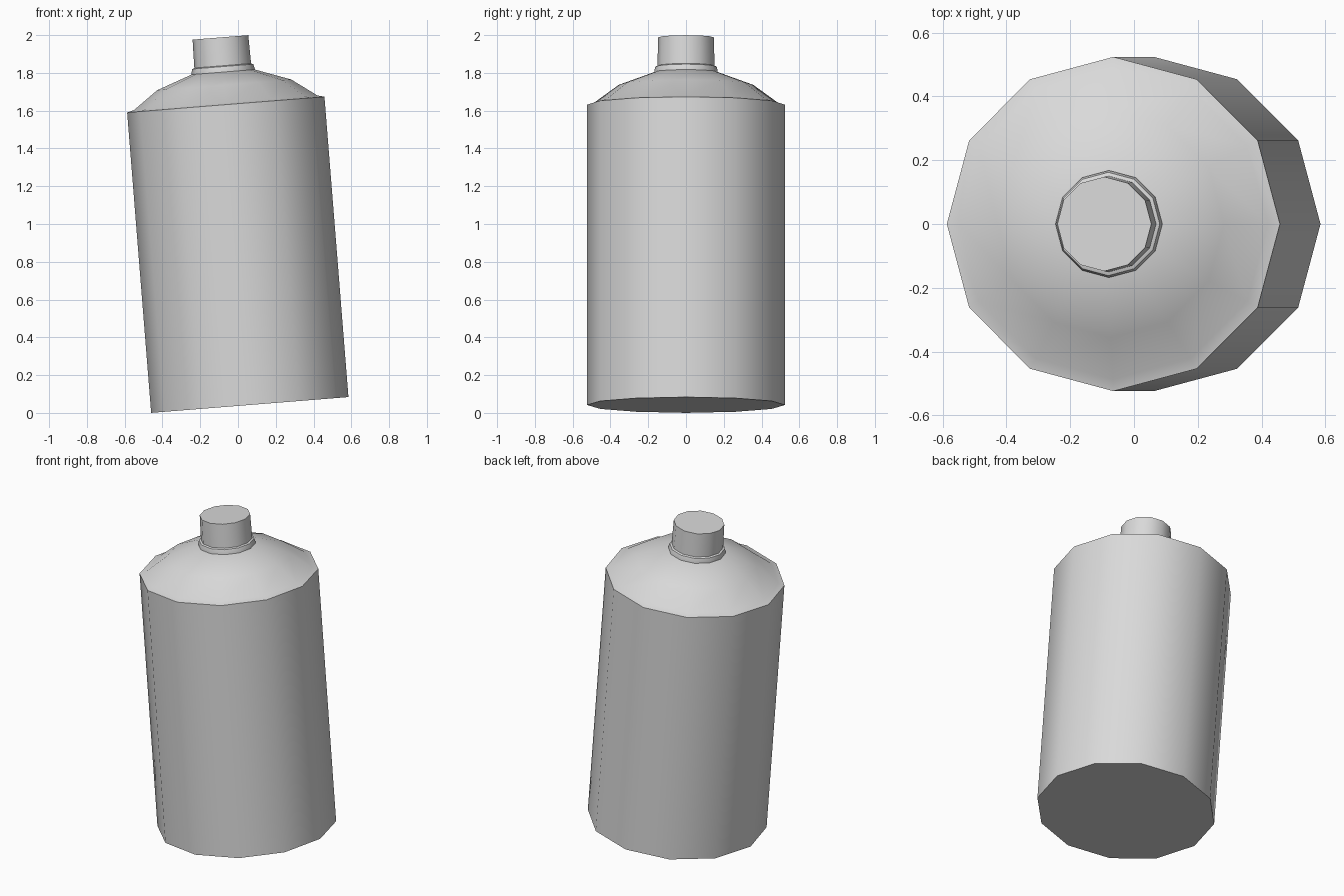
import bpy, bmesh, math
from mathutils import Matrix

cube = bpy.data.objects.get("Cube")
if cube:
    bpy.data.objects.remove(cube, do_unlink=True)

SIDES = 12
TILT = math.radians(-4.57)   # the bottle leans towards -x
LEAN = Matrix.Translation((0.0625, 0, 0.042)) @ Matrix.Rotation(TILT, 4, 'Y')

grey = bpy.data.materials.new("light grey")
colour = (0.7, 0.7, 0.7, 1)
grey.diffuse_color = colour
grey.use_nodes = True
grey.node_tree.nodes["Principled BSDF"].inputs["Base Color"].default_value = colour


def lathe(name, profile):
    """Closed twelve-sided solid from (radius, height) points, bottom to top."""
    bm = bmesh.new()
    rings = []
    for r, h in profile:
        angles = [2 * math.pi * i / SIDES for i in range(SIDES)]
        rings.append([bm.verts.new((r * math.cos(a), r * math.sin(a), h)) for a in angles])
    for low, high in zip(rings, rings[1:]):
        for i in range(SIDES):
            j = (i + 1) % SIDES
            bm.faces.new((low[i], low[j], high[j], high[i]))
    bm.faces.new(rings[0][::-1])
    bm.faces.new(rings[-1])
    mesh = bpy.data.meshes.new(name)
    bm.to_mesh(mesh)
    bm.free()
    mesh.materials.append(grey)
    obj = bpy.data.objects.new(name, mesh)
    bpy.context.collection.objects.link(obj)
    obj.matrix_world = LEAN
    # smooth around the sides, sharp at the rims
    bpy.ops.object.select_all(action='DESELECT')
    obj.select_set(True)
    bpy.context.view_layer.objects.active = obj
    bpy.ops.object.shade_smooth_by_angle(angle=math.radians(40))
    return obj


# Straight body with a narrow rim and a domed shoulder
lathe("bottle_body", [(0.524, 0), (0.524, 1.595), (0.487, 1.605),
                      (0.356, 1.70), (0.168, 1.768)])
# Short collar under the cap
lathe("neck_collar", [(0.168, 1.76), (0.168, 1.775), (0.162, 1.797), (0.150, 1.802)])
# Plain cap
lathe("cap", [(0.151, 1.79), (0.148, 1.952)])
